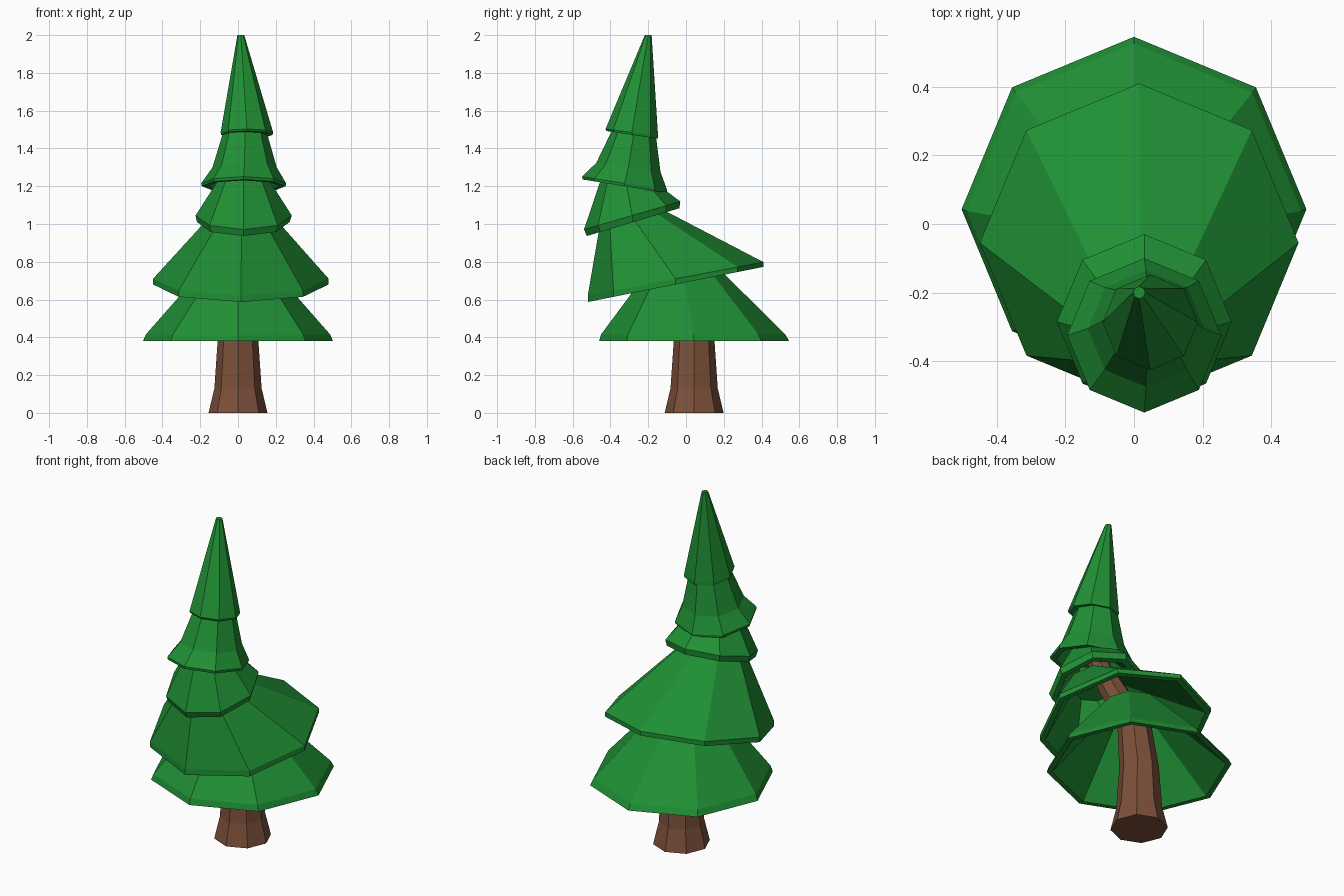
import bpy, bmesh
from math import sin, cos, pi

if "Cube" in bpy.data.objects:
    bpy.data.objects.remove(bpy.data.objects["Cube"])

SIDES = 8
WALL = 0.03


def material(name, rgb):
    m = bpy.data.materials.new(name)
    m.diffuse_color = (*rgb, 1)
    m.use_nodes = True
    m.node_tree.nodes["Principled BSDF"].inputs["Base Color"].default_value = m.diffuse_color
    return m


GREEN = material("needles", (0.014, 0.28, 0.035))
BROWN = material("bark", (0.2, 0.08, 0.043))


def loft(name, rings, mat):
    """Skin octagonal rings (x, y, z, radius, slope along y), capping both ends."""
    bm = bmesh.new()
    loops = []
    for x, y, z, r, s in rings:
        angles = [2 * pi * i / SIDES for i in range(SIDES)]
        loops.append([bm.verts.new((x + r * sin(a), y + r * cos(a), z + s * r * cos(a)))
                      for a in angles])
    for lo, hi in zip(loops, loops[1:]):
        for i in range(SIDES):
            j = (i + 1) % SIDES
            bm.faces.new((lo[i], lo[j], hi[j], hi[i]))
    bm.faces.new(loops[0])
    bm.faces.new(loops[-1])
    bmesh.ops.recalc_face_normals(bm, faces=bm.faces)
    mesh = bpy.data.meshes.new(name)
    bm.to_mesh(mesh)
    bm.free()
    mesh.materials.append(mat)
    ob = bpy.data.objects.new(name, mesh)
    bpy.context.collection.objects.link(ob)
    return ob


def tier(name, rings):
    """Hollow skirt: rings run rim bottom, rim top, then up to the crown."""
    def inset(ring, drop):
        x, y, z, r, s = ring
        return (x, y, z - drop, max(r - WALL, 0.005), s)
    inner = [inset(r, WALL) for r in reversed(rings[2:])] + [inset(rings[0], 0)]
    loft(name, inner + rings, GREEN)


# trunk, flared at the foot and bending toward the front
loft("trunk", [(0, 0.043, 0, 0.156, 0), (0, 0.043, 0.13, 0.125, 0),
               (0, 0.043, 0.38, 0.108, 0), (0, 0.0, 0.68, 0.09, 0.1),
               (0.015, -0.17, 0.97, 0.07, 0.3), (0.03, -0.3, 1.22, 0.05, 0.1)], BROWN)

# foliage skirts from bottom to top
tier("foliage_1", [(0, 0.043, 0.38, 0.503, 0), (0, 0.038, 0.415, 0.488, 0),
                   (0, -0.02, 0.80, 0.15, 0.05)])
tier("foliage_2", [(0.015, -0.055, 0.68, 0.465, 0.2), (0.015, -0.055, 0.71, 0.465, 0.19),
                   (0.02, -0.3, 1.06, 0.15, 0.2)])
tier("foliage_3", [(0.028, -0.28, 1.01, 0.245, 0.3), (0.03, -0.285, 1.045, 0.255, 0.29),
                   (0.03, -0.32, 1.24, 0.13, 0.0)])
tier("foliage_4", [(0.03, -0.325, 1.2, 0.222, -0.16), (0.03, -0.325, 1.215, 0.225, -0.16),
                   (0.035, -0.305, 1.3, 0.17, -0.14), (0.037, -0.27, 1.52, 0.105, -0.1)])
tier("foliage_5", [(0.047, -0.285, 1.472, 0.136, -0.15), (0.047, -0.287, 1.485, 0.139, -0.13),
                   (0.015, -0.2, 2.0, 0.018, 0)])
